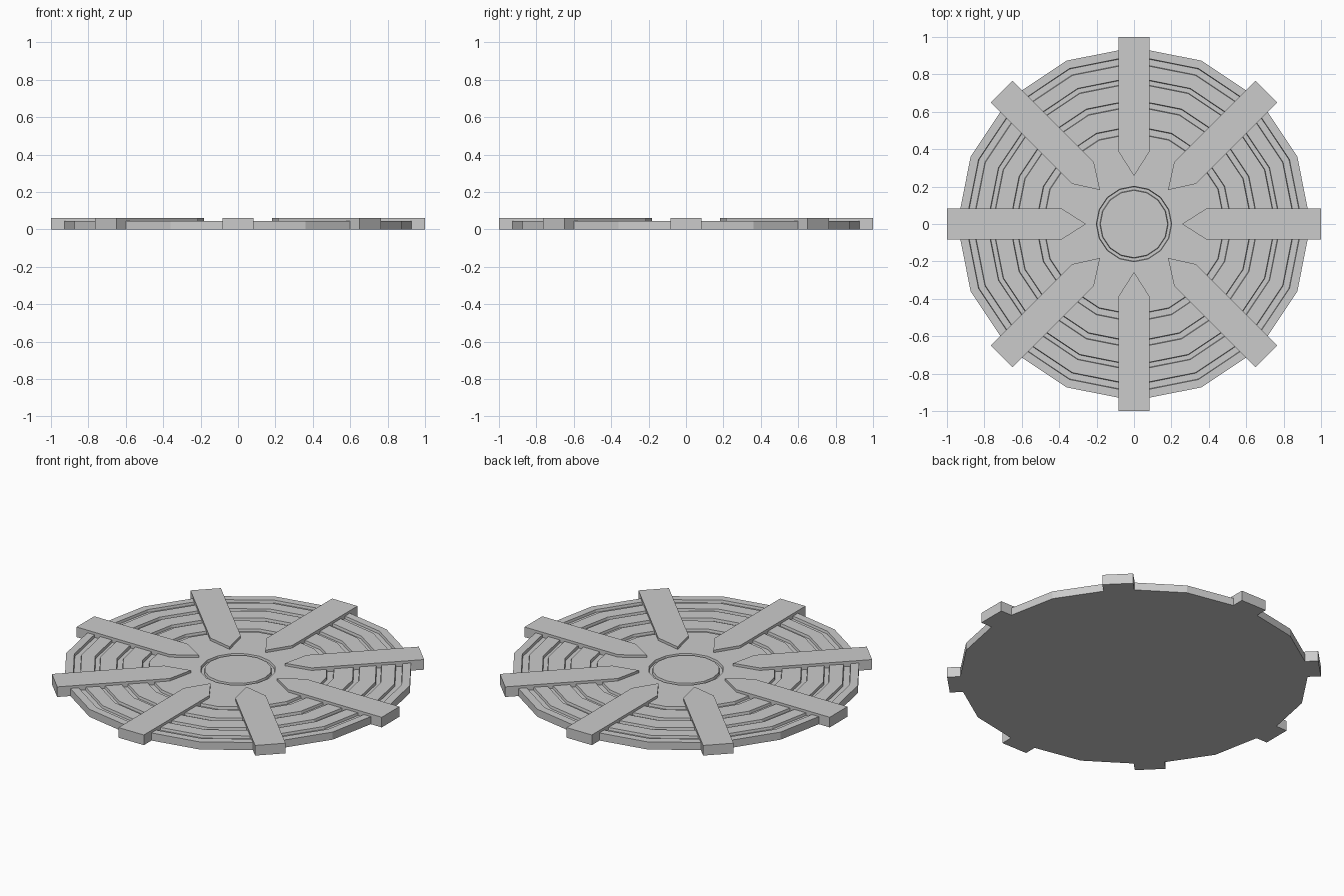
import bpy, bmesh
from math import cos, sin, tau

if "Cube" in bpy.data.objects:
    bpy.data.objects.remove(bpy.data.objects["Cube"])

SIDES = 16
TOP, GROOVE, SPOKE_TOP = 0.045, 0.03, 0.06


def finish(name, bm):
    bmesh.ops.recalc_face_normals(bm, faces=bm.faces)
    mesh = bpy.data.meshes.new(name)
    bm.to_mesh(mesh)
    bm.free()
    obj = bpy.data.objects.new(name, mesh)
    bpy.context.collection.objects.link(obj)
    return obj


def lathe(name, profile):
    """Turn an (r, z) profile into a closed faceted solid."""
    bm = bmesh.new()
    rings = [[bm.verts.new((r * cos(tau * i / SIDES), r * sin(tau * i / SIDES), z))
              for i in range(SIDES)] for r, z in profile]
    for a, b in zip(rings, rings[1:]):
        for i in range(SIDES):
            j = (i + 1) % SIDES
            bm.faces.new((a[i], a[j], b[j], b[i]))
    bm.faces.new(rings[0])
    bm.faces.new(rings[-1])
    return finish(name, bm)


# Round plate with concentric grooves and a ringed hub
profile = [(0.945, 0), (0.945, TOP)]
for outer, inner in [(0.90, 0.86), (0.785, 0.755), (0.665, 0.63),
                     (0.525, 0.485), (0.202, 0.18)]:
    profile += [(outer, TOP), (outer - 0.003, GROOVE),
                (inner + 0.003, GROOVE), (inner, TOP)]
lathe("grooved_plate", profile)

# Eight pointed radial bars
outline = [(1.0, -0.083), (1.0, 0.083), (0.387, 0.083), (0.257, 0), (0.387, -0.083)]
for k in range(8):
    bm = bmesh.new()
    base = bm.faces.new([bm.verts.new((x, y, 0)) for x, y in outline])
    ext = bmesh.ops.extrude_face_region(bm, geom=[base], use_keep_orig=True)
    bmesh.ops.translate(bm, vec=(0, 0, SPOKE_TOP),
                        verts=[v for v in ext["geom"] if isinstance(v, bmesh.types.BMVert)])
    bar = finish(f"radial_bar_{k + 1}", bm)
    bar.rotation_euler.z = tau * k / 8
